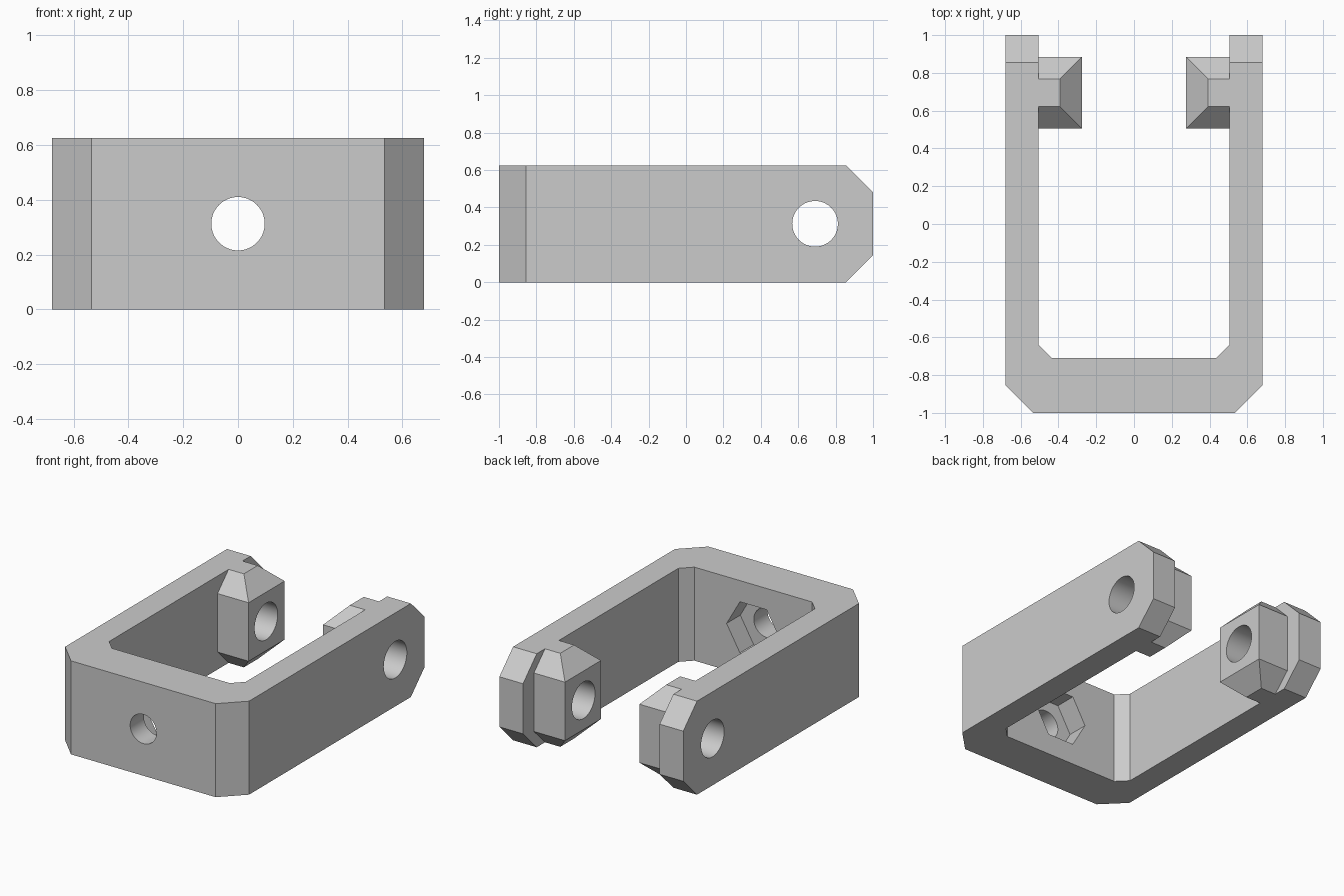
import bpy, bmesh
from math import cos, sin, tau

cube = bpy.data.objects.get("Cube")
if cube:
    bpy.data.objects.remove(cube, do_unlink=True)

HEIGHT, MID = 0.625, 0.3125
HALF_W, INNER = 0.68, 0.505
CORNER = 0.145          # outer chamfers
FILLET = 0.07           # inner chamfers
BACK = -0.71            # inner face of the base
HOLE_Y = 0.69

gray = bpy.data.materials.new("light gray")
gray.use_nodes = True
gray.diffuse_color = (0.6, 0.6, 0.6, 1)
gray.node_tree.nodes["Principled BSDF"].inputs["Base Color"].default_value = gray.diffuse_color


def make_object(name, bm):
    bmesh.ops.recalc_face_normals(bm, faces=bm.faces)
    mesh = bpy.data.meshes.new(name)
    bm.to_mesh(mesh)
    bm.free()
    mesh.materials.append(gray)
    obj = bpy.data.objects.new(name, mesh)
    bpy.context.collection.objects.link(obj)
    return obj


def prism(name, outline, axis, low, high):
    """Extrude an outline along an axis; outline gives the other two coordinates in order."""
    bm = bmesh.new()
    rings = []
    for depth in (low, high):
        ring = []
        for point in outline:
            co = list(point)
            co.insert(axis, depth)
            ring.append(bm.verts.new(co))
        bm.faces.new(ring)
        rings.append(ring)
    for i in range(len(outline)):
        j = (i + 1) % len(outline)
        bm.faces.new((rings[0][i], rings[0][j], rings[1][j], rings[1][i]))
    return make_object(name, bm)


def circle(cx, cy, radius, count):
    return [(cx + radius * cos(tau * i / count), cy + radius * sin(tau * i / count))
            for i in range(count)]


def boss(name, side):
    """Block on the inner face of an arm, sloped on three sides at top and bottom."""
    bm = bmesh.new()
    slope = 0.117
    for z, inset in ((0, slope), (slope, 0), (HEIGHT - slope, 0), (HEIGHT, slope)):
        for x in (0.275 + inset, 0.56):
            for y in (0.505 + inset, 0.885 - inset):
                bm.verts.new((side * x, y, z))
    bmesh.ops.convex_hull(bm, input=bm.verts)
    bmesh.ops.dissolve_limit(bm, angle_limit=0.01, verts=bm.verts, edges=bm.edges)
    return make_object(name, bm)


def combine(target, tool, operation):
    tool.hide_render = True
    mod = target.modifiers.new(operation.lower(), 'BOOLEAN')
    mod.operation, mod.solver, mod.object = operation, 'EXACT', tool
    bpy.context.view_layer.objects.active = target
    bpy.ops.object.modifier_apply(modifier=mod.name)
    bpy.data.objects.remove(tool, do_unlink=True)


# U-shaped bracket, right half of the plan outline mirrored to the left
half = [(HALF_W - CORNER, -1), (HALF_W, -1 + CORNER), (HALF_W, 1), (INNER, 1),
        (INNER, BACK + FILLET), (INNER - FILLET, BACK)]
plan = half + [(-x, y) for x, y in reversed(half)]
bracket = prism("bracket", plan, 2, 0, HEIGHT)

# Chamfered arm tips
side_outline = [(-1.1, -0.1), (0.755, -0.1), (1, CORNER),
                (1, HEIGHT - CORNER), (0.755, HEIGHT + 0.1), (-1.1, HEIGHT + 0.1)]
combine(bracket, prism("tip_trimmer", side_outline, 0, -1, 1), 'INTERSECT')

# Bosses inside the arm tips
for label, side in (("left", 1), ("right", -1)):
    combine(bracket, boss(label + "_boss", side), 'UNION')

# Pivot hole through both arms, bolt hole and nut pocket in the base
combine(bracket, prism("pivot_hole", circle(HOLE_Y, MID, 0.122, 64), 0, -1, 1), 'DIFFERENCE')
combine(bracket, prism("bolt_hole", circle(0, MID, 0.0975, 64), 1, -1.2, -0.5), 'DIFFERENCE')
combine(bracket, prism("nut_pocket", circle(0, MID, 0.197, 6), 1, -0.855, -0.5), 'DIFFERENCE')

# Smooth hole walls, sharp edges elsewhere
bpy.ops.object.select_all(action='DESELECT')
bracket.select_set(True)
bpy.context.view_layer.objects.active = bracket
bpy.ops.object.shade_smooth_by_angle(angle=0.4)
